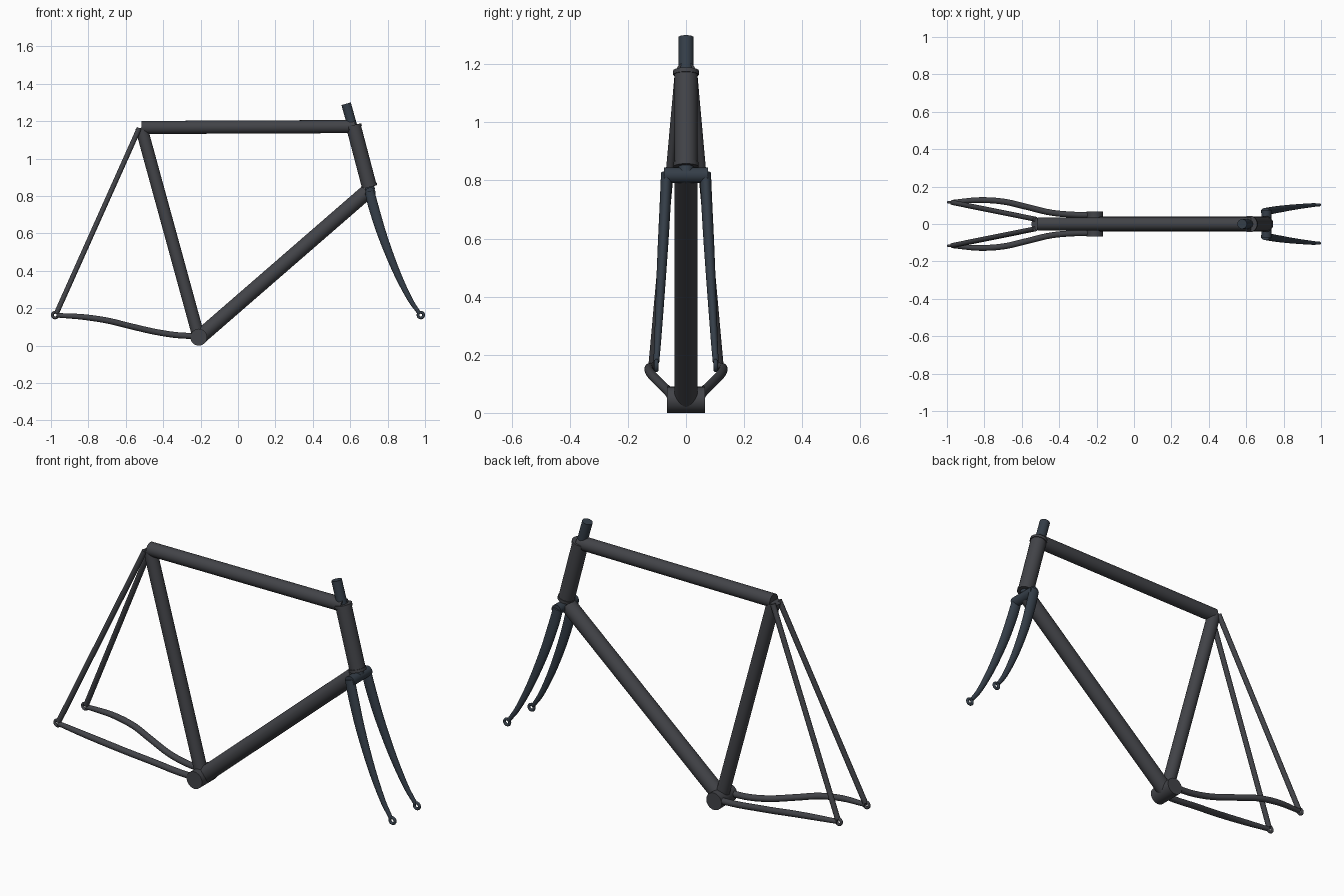
import bpy, bmesh, math
from mathutils import Vector

if "Cube" in bpy.data.objects:
    bpy.data.objects.remove(bpy.data.objects["Cube"])


def material(name, rgb):
    m = bpy.data.materials.new(name)
    m.diffuse_color = (*rgb, 1)
    m.use_nodes = True
    m.node_tree.nodes["Principled BSDF"].inputs["Base Color"].default_value = m.diffuse_color
    return m


FRAME = material("frame_grey", (0.055, 0.057, 0.065))
FORK = material("fork_blue_grey", (0.035, 0.048, 0.065))


def spline(pts, steps):
    # Catmull-Rom interpolation of tuples of any length
    pts = [Vector(p) for p in pts]
    ext = [2 * pts[0] - pts[1]] + pts + [2 * pts[-1] - pts[-2]]
    out = []
    for i in range(1, len(ext) - 2):
        a, b, c, d = ext[i - 1:i + 3]
        for s in range(steps):
            t = s / steps
            out.append(0.5 * (2 * b + (c - a) * t + (2 * a - 5 * b + 4 * c - d) * t * t
                              + (3 * b - a - 3 * c + d) * t ** 3))
    return out + [pts[-1]]


def loft(name, path, radii, mat, sides=32):
    # sweep an oval (in-plane radius, sideways radius) along a path
    bm = bmesh.new()
    rings = []
    n = len(path)
    for i, (p, (ra, rb)) in enumerate(zip(path, radii)):
        t = (path[min(i + 1, n - 1)] - path[max(i - 1, 0)]).normalized()
        ref = Vector((0, 1, 0)) if abs(t.y) < 0.9 else Vector((1, 0, 0))
        u = ref.cross(t).normalized()
        v = t.cross(u)
        rings.append([bm.verts.new(p + u * ra * math.cos(k * math.tau / sides)
                                   + v * rb * math.sin(k * math.tau / sides)) for k in range(sides)])
    for a, b in zip(rings, rings[1:]):
        for k in range(sides):
            j = (k + 1) % sides
            bm.faces.new((a[k], a[j], b[j], b[k]))
    bm.faces.new(rings[0])
    bm.faces.new(rings[-1])
    bmesh.ops.recalc_face_normals(bm, faces=bm.faces)
    me = bpy.data.meshes.new(name)
    bm.to_mesh(me)
    bm.free()
    ob = bpy.data.objects.new(name, me)
    bpy.context.collection.objects.link(ob)
    finish(ob, mat)
    return ob


def finish(ob, mat):
    ob.data.materials.append(mat)
    bpy.ops.object.select_all(action='DESELECT')
    ob.select_set(True)
    bpy.context.view_layer.objects.active = ob
    bpy.ops.object.shade_smooth_by_angle(angle=math.radians(35))


def tube(name, a, b, r, mat=FRAME, r2=None):
    return loft(name, [Vector(a), Vector(b)], [(r, r), (r2 or r, r2 or r)], mat)


def eyelet(name, x, y, z, mat):
    bpy.ops.mesh.primitive_torus_add(location=(x, y, z), rotation=(math.pi / 2, 0, 0),
                                     major_radius=0.015, minor_radius=0.0075,
                                     major_segments=32, minor_segments=12)
    ob = bpy.context.object
    ob.name = name
    finish(ob, mat)


# main triangle
tube("top_tube", (-0.515, 0, 1.166), (0.625, 0, 1.171), 0.035)
tube("seat_tube", (-0.517, 0, 1.165), (-0.21, 0, 0.045), 0.033)
tube("down_tube", (-0.205, 0, 0.045), (0.69, 0, 0.822), 0.040)
tube("bottom_bracket_shell", (-0.21, -0.066, 0.045), (-0.21, 0.066, 0.045), 0.045)

# head tube with rims and steerer
top, bot = Vector((0.616, 0, 1.178)), Vector((0.703, 0, 0.847))
axis = (bot - top).normalized()
tube("head_tube", top, bot, 0.040)
tube("head_rim_top", top, top + axis * 0.015, 0.044)
tube("head_rim_bottom", bot - axis * 0.015, bot, 0.043)
tube("steerer_tube", (0.578, 0, 1.293), bot - axis * -0.02, 0.026, FORK)

# fork crown
tube("fork_crown", (0.708, -0.076, 0.818), (0.708, 0.076, 0.818), 0.027, FORK)

# blades: x, y, z, radius fore-aft, radius sideways
BLADE = [(0.703, 0.067, 0.825, 0.026, 0.019), (0.728, 0.071, 0.73, 0.027, 0.019),
         (0.775, 0.079, 0.58, 0.024, 0.018), (0.845, 0.089, 0.40, 0.019, 0.015),
         (0.915, 0.097, 0.255, 0.014, 0.012), (0.967, 0.102, 0.176, 0.010, 0.010)]
# chain stays: x, y, z, radius
CHAIN = [(-0.21, 0.048, 0.05, 0.016), (-0.33, 0.050, 0.056, 0.016), (-0.45, 0.062, 0.075, 0.016),
         (-0.58, 0.093, 0.105, 0.016), (-0.70, 0.120, 0.134, 0.016), (-0.83, 0.128, 0.153, 0.015),
         (-0.97, 0.117, 0.162, 0.012)]

for side, s in (("right", -1), ("left", 1)):
    def flip(p):
        return Vector((p[0], s * p[1], p[2]))
    pts = spline(BLADE, 6)
    loft("fork_blade_" + side, [flip(p) for p in pts], [(p[3], p[4]) for p in pts], FORK)
    pts = spline(CHAIN, 6)
    loft("chain_stay_" + side, [flip(p) for p in pts], [(p[3], p[3]) for p in pts], FRAME)
    tube("seat_stay_" + side, flip((-0.971, 0.115, 0.172)), flip((-0.528, 0.026, 1.162)), 0.0135)
    eyelet("front_dropout_" + side, 0.9775, s * 0.102, 0.163, FORK)
    eyelet("rear_dropout_" + side, -0.9775, s * 0.116, 0.163, FRAME)
